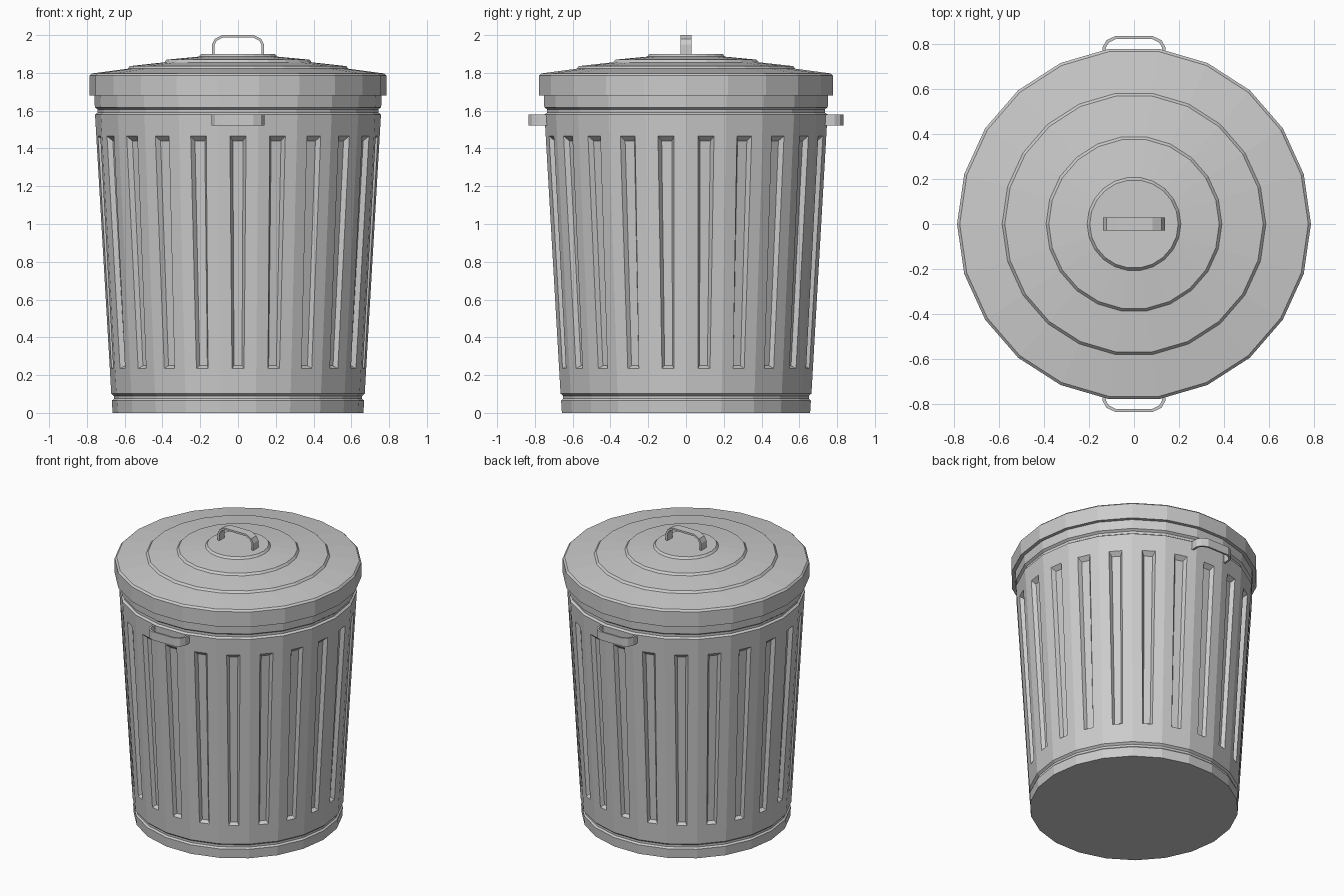
import bpy, bmesh, math
from mathutils import Vector

if "Cube" in bpy.data.objects:
    bpy.data.objects.remove(bpy.data.objects["Cube"])

N = 22  # sides of the can


def finish(name, bm):
    bmesh.ops.remove_doubles(bm, verts=bm.verts, dist=1e-5)
    bmesh.ops.recalc_face_normals(bm, faces=bm.faces)
    me = bpy.data.meshes.new(name)
    bm.to_mesh(me)
    bm.free()
    ob = bpy.data.objects.new(name, me)
    bpy.context.collection.objects.link(ob)
    return ob


def ring_point(r, z, i):
    a = 2 * math.pi * i / N
    return Vector((r * math.cos(a), r * math.sin(a), z))


def face(bm, pts):
    bm.faces.new([bm.verts.new(p) for p in pts])


def fluted_panel(bm, a, b, c, d):
    """Quad a,b (bottom) c,d (top) with a recessed tapered flute."""
    def at(z, half):
        t = (z - a.z) / (d.z - a.z)
        l, r = a.lerp(d, t), b.lerp(c, t)
        m, side = (l + r) / 2, (r - l).normalized()
        return m - side * half, m + side * half
    inward = -Vector((a.x + b.x, a.y + b.y, 0)).normalized() * 0.025
    o = [*at(0.235, 0.032), *reversed(at(1.465, 0.043))]
    f = [p + inward for p in (*at(0.25, 0.021), *reversed(at(1.44, 0.027)))]
    q = [a, b, c, d]
    for i in range(4):
        j = (i + 1) % 4
        face(bm, [q[i], q[j], o[j], o[i]])
        face(bm, [o[i], o[j], f[j], f[i]])
    face(bm, f)


def lathe(name, profile, flute=None, cap_start=True, cap_end=True):
    bm = bmesh.new()
    for k in range(len(profile) - 1):
        (r0, z0), (r1, z1) = profile[k:k + 2]
        for i in range(N):
            q = [ring_point(r0, z0, i), ring_point(r0, z0, i + 1),
                 ring_point(r1, z1, i + 1), ring_point(r1, z1, i)]
            if k == flute:
                fluted_panel(bm, *q)
            else:
                face(bm, q)
    for use, (r, z) in ((cap_start, profile[0]), (cap_end, profile[-1])):
        if use:
            face(bm, [ring_point(r, z, i) for i in range(N)])
    return finish(name, bm)


def strap(name, outer, inner, half, place):
    """Flat bent strap: half outlines mirrored in u, extruded by +-half."""
    def full(p):
        return p + [(-u, v) for u, v in reversed(p)]
    out, inn = full(outer), full(inner)
    bm = bmesh.new()
    n = len(out)
    for i in range(n - 1):
        s = [out[i], out[i + 1], inn[i + 1], inn[i]]
        lo = [place(u, v, -half) for u, v in s]
        hi = [place(u, v, half) for u, v in s]
        face(bm, lo)
        face(bm, hi)
        face(bm, [lo[0], lo[1], hi[1], hi[0]])
        face(bm, [lo[3], lo[2], hi[2], hi[3]])
    for i in (0, n - 1):
        face(bm, [place(*out[i], -half), place(*out[i], half),
                  place(*inn[i], half), place(*inn[i], -half)])
    return finish(name, bm)


# Tapered can with base ring, flutes and neck groove
lathe("can_body", [(0.664, 0), (0.668, 0.065), (0.657, 0.075), (0.657, 0.09),
                   (0.671, 0.102), (0.757, 1.58), (0.743, 1.59), (0.743, 1.607),
                   (0.758, 1.618), (0.762, 1.72)], flute=4)

# Stepped lid with a deep rim
lathe("lid", [(0.762, 1.68), (0.785, 1.68), (0.785, 1.785), (0.773, 1.797),
              (0.585, 1.822), (0.573, 1.836), (0.39, 1.856), (0.378, 1.87),
              (0.208, 1.886), (0.196, 1.9)], cap_start=False)

# Handle on top of the lid
strap("lid_handle",
      [(-0.138, 1.895), (-0.138, 1.95), (-0.123, 1.98), (-0.083, 2.0)],
      [(-0.124, 1.895), (-0.124, 1.948), (-0.112, 1.971), (-0.080, 1.987)],
      0.029, lambda u, v, w: Vector((u, w, v)))

# Carrying handles front and back
for label, s in (("front", -1), ("back", 1)):
    strap(label + "_handle",
          [(-0.139, 0.735), (-0.139, 0.785), (-0.122, 0.815), (-0.083, 0.834)],
          [(-0.125, 0.735), (-0.125, 0.783), (-0.112, 0.805), (-0.080, 0.821)],
          0.029, lambda u, v, w, s=s: Vector((u, s * v, 1.551 + w)))
